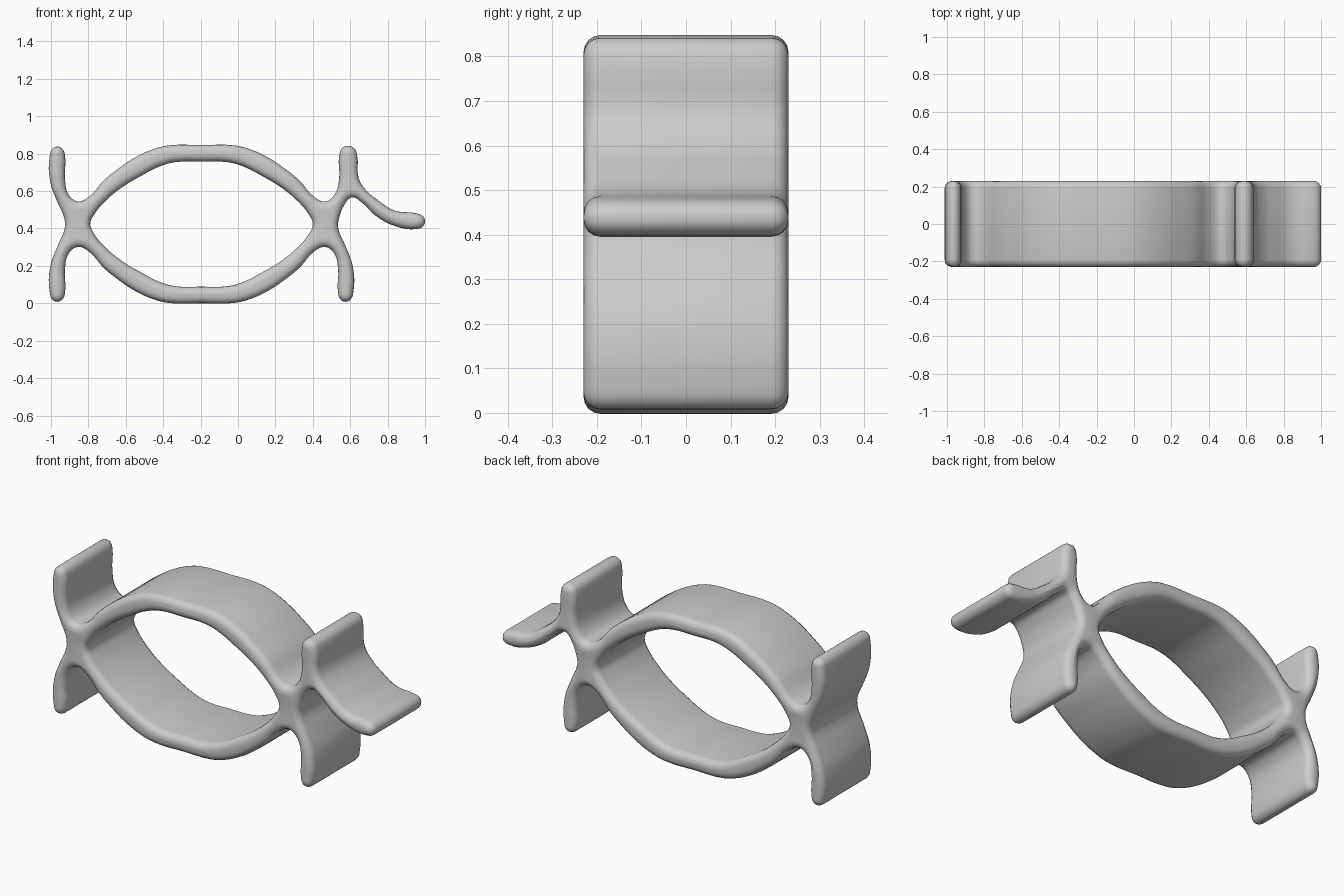
import bpy
import math

if "Cube" in bpy.data.objects:
    bpy.data.objects.remove(bpy.data.objects["Cube"], do_unlink=True)

MID_X, MID_Z = -0.195, 0.423   # symmetry axes of the ring and its feet
HALF_WIDTH, ROUND = 0.23, 0.038

grey = bpy.data.materials.new("plain grey")
grey.use_nodes = True
colour = (0.6, 0.6, 0.6, 1)
grey.diffuse_color = colour
grey.node_tree.nodes["Principled BSDF"].inputs["Base Color"].default_value = colour


def flip_x(points):
    return [(2 * MID_X - x, z) for x, z in reversed(points)]


def flip_z(points):
    return [(x, 2 * MID_Z - z) for x, z in reversed(points)]


# Upper right quarter: arch, crotch, then the inner side of the prong
arch = [(-0.195, 0.846), (-0.02, 0.844), (0.06, 0.825), (0.16, 0.78), (0.25, 0.72),
        (0.33, 0.655), (0.41, 0.567), (0.468, 0.545), (0.515, 0.58)]
prong = [(0.535, 0.66), (0.535, 0.79), (0.548, 0.825), (0.575, 0.838),
         (0.603, 0.825), (0.616, 0.79), (0.614, 0.65), (0.575, 0.54), (0.54, 0.46)]
waist = [(0.535, 0.423)]

# Tall prong with the curved tail that sweeps outwards
tail = [(0.54, 0.66), (0.541, 0.79), (0.555, 0.828), (0.588, 0.842), (0.622, 0.828),
        (0.637, 0.79), (0.645, 0.67), (0.68, 0.61), (0.75, 0.55), (0.84, 0.495),
        (0.955, 0.481), (0.988, 0.466), (1.0, 0.438), (0.988, 0.41), (0.955, 0.397),
        (0.84, 0.413), (0.74, 0.465), (0.66, 0.54), (0.61, 0.566), (0.568, 0.525), (0.542, 0.46)]

quarter = arch + prong
lower_right = flip_z(quarter)
outline = (arch + tail + waist + lower_right + flip_x(lower_right)[1:]
           + flip_x(waist) + flip_x(quarter)[:-1])

# Eye-shaped opening, one quarter mirrored twice
eye = [(-0.195, 0.757), (-0.06, 0.755), (0.02, 0.735), (0.13, 0.68), (0.23, 0.62),
       (0.315, 0.55), (0.375, 0.48)]
half_eye = eye + [(0.4, 0.423)] + flip_z(eye)
opening = half_eye + flip_x(half_eye)[1:-1]

# Filled profile, extruded across the width with rounded rims
curve = bpy.data.curves.new("band_profile", "CURVE")
curve.dimensions = "2D"
curve.fill_mode = "BOTH"
curve.resolution_u = 4
curve.extrude = HALF_WIDTH - ROUND
curve.bevel_depth = ROUND
curve.bevel_resolution = 3
curve.offset = -ROUND
for loop in (outline, opening):
    spline = curve.splines.new("BEZIER")
    spline.bezier_points.add(len(loop) - 1)
    for point, (x, z) in zip(spline.bezier_points, loop):
        point.co = (x, z, 0)
        point.handle_left_type = point.handle_right_type = "AUTO"
    spline.use_cyclic_u = True

profile = bpy.data.objects.new("band_profile", curve)
bpy.context.collection.objects.link(profile)
bpy.context.view_layer.update()
mesh = bpy.data.meshes.new_from_object(
    profile.evaluated_get(bpy.context.evaluated_depsgraph_get()))
bpy.data.objects.remove(profile, do_unlink=True)

band = bpy.data.objects.new("ring_band_with_tail", mesh)
bpy.context.collection.objects.link(band)
band.rotation_euler.x = math.pi / 2
mesh.materials.clear()
mesh.materials.append(grey)

bpy.ops.object.select_all(action="DESELECT")
band.select_set(True)
bpy.context.view_layer.objects.active = band
bpy.ops.object.transform_apply(location=False, rotation=True, scale=False)
bpy.ops.object.mode_set(mode="EDIT")
bpy.ops.mesh.select_all(action="SELECT")
bpy.ops.mesh.remove_doubles(threshold=0.0005)
bpy.ops.mesh.normals_make_consistent(inside=False)
bpy.ops.object.mode_set(mode="OBJECT")
bpy.ops.object.shade_smooth_by_angle(angle=math.radians(40))
